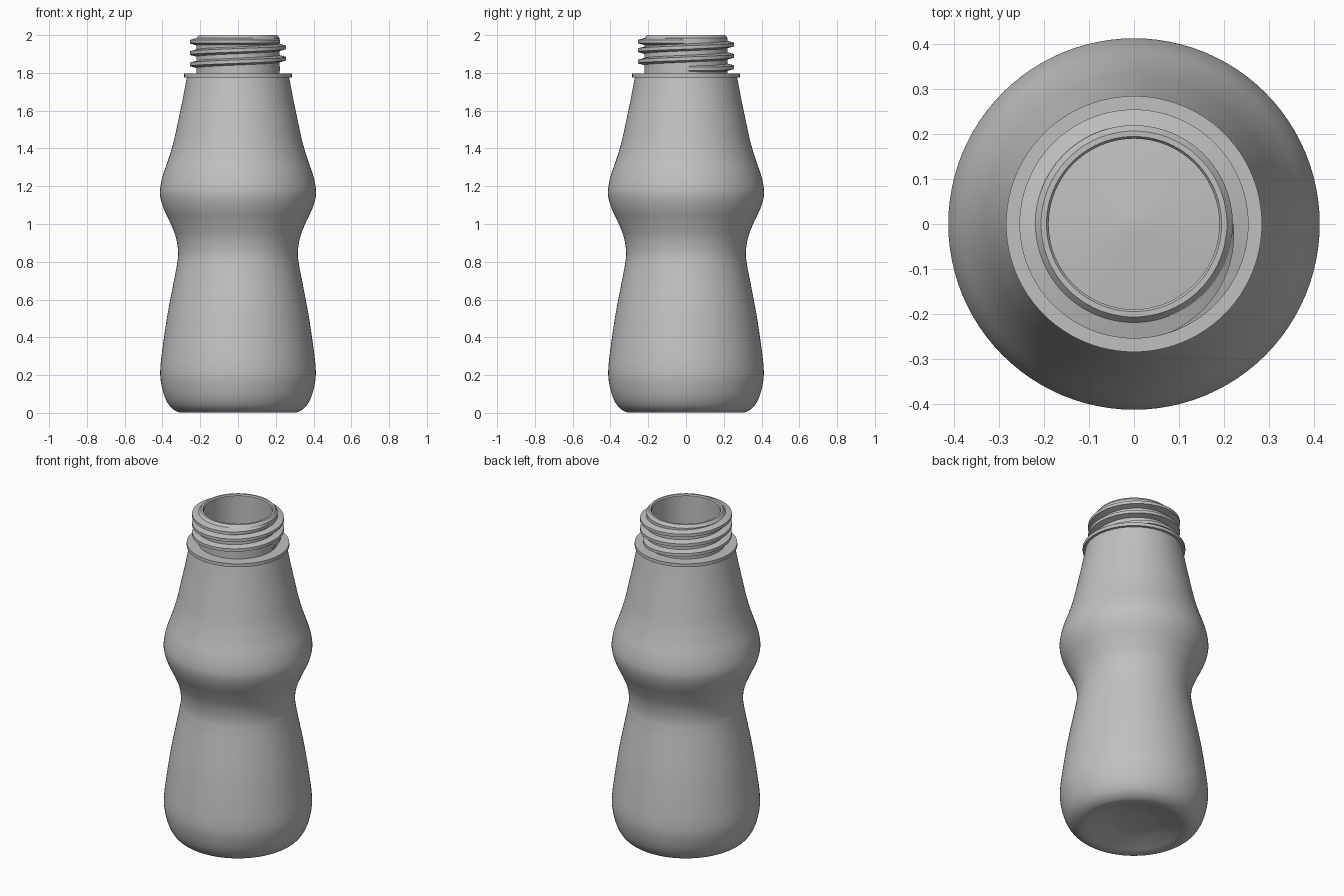
import bpy
import bmesh
from math import sin, cos, pi, radians

cube = bpy.data.objects.get("Cube")
if cube:
    bpy.data.objects.remove(cube, do_unlink=True)

SEGMENTS = 96

grey = bpy.data.materials.new("bottle grey")
grey.use_nodes = True
colour = (0.53, 0.53, 0.53, 1)
grey.diffuse_color = colour
grey.node_tree.nodes["Principled BSDF"].inputs["Base Color"].default_value = colour


def finish(bm, name):
    bmesh.ops.remove_doubles(bm, verts=bm.verts, dist=0.0001)
    bmesh.ops.recalc_face_normals(bm, faces=bm.faces)
    mesh = bpy.data.meshes.new(name)
    bm.to_mesh(mesh)
    bm.free()
    mesh.materials.append(grey)
    obj = bpy.data.objects.new(name, mesh)
    bpy.context.collection.objects.link(obj)
    bpy.ops.object.select_all(action="DESELECT")
    obj.select_set(True)
    bpy.context.view_layer.objects.active = obj
    bpy.ops.object.shade_smooth_by_angle(angle=radians(32))
    return obj


def smooth_curve(points, steps=6):
    """Catmull-Rom curve through (radius, height) points."""
    pts = [points[0]] + points + [points[-1]]
    out = []
    for a, b, c, d in zip(pts, pts[1:], pts[2:], pts[3:]):
        for i in range(steps):
            t = i / steps
            out.append(tuple(
                0.5 * (2 * q + (r - p) * t + (2 * p - 5 * q + 4 * r - s) * t**2
                       + (3 * q - p - 3 * r + s) * t**3)
                for p, q, r, s in zip(a, b, c, d)))
    return out + [points[-1]]


def lathe(name, profile):
    bm = bmesh.new()
    verts = [bm.verts.new((max(r, 0), 0, z)) for r, z in profile]
    edges = [bm.edges.new(pair) for pair in zip(verts, verts[1:])]
    bmesh.ops.spin(bm, geom=verts + edges, cent=(0, 0, 0), axis=(0, 0, 1),
                   angle=2 * pi, steps=SEGMENTS)
    return finish(bm, name)


# Outer wall: hollow base, rounded foot, waist, bulge and tapered shoulder
outer = smooth_curve([
    (0, 0.045), (0.12, 0.04), (0.22, 0.018), (0.28, 0.002), (0.32, 0.006),
    (0.36, 0.035), (0.39, 0.09), (0.409, 0.17), (0.411, 0.24), (0.40, 0.34),
    (0.375, 0.51), (0.345, 0.67), (0.324, 0.78), (0.317, 0.85),
    (0.329, 0.93), (0.36, 1.01), (0.393, 1.08), (0.411, 1.14),
    (0.412, 1.19), (0.397, 1.26), (0.366, 1.35), (0.340, 1.44),
    (0.316, 1.55), (0.293, 1.66), (0.271, 1.775)])

# Collar, neck and bevelled lip
neck = [(0.285, 1.776), (0.285, 1.796), (0.22, 1.796), (0.22, 1.984),
        (0.207, 2.0), (0.195, 2.0), (0.19, 1.993), (0.19, 1.79)]

# Inner wall, a thin shell inside the outer one
inner = smooth_curve([
    (0.235, 1.73), (0.285, 1.55), (0.335, 1.35), (0.384, 1.2), (0.365, 1.1),
    (0.295, 0.93), (0.288, 0.82), (0.345, 0.51), (0.38, 0.24),
    (0.36, 0.1), (0.29, 0.04), (0.2, 0.052), (0, 0.07)])

lathe("bottle_body", outer + neck + inner)

# Screw thread: a tapered section swept up a right-hand helix
bm = bmesh.new()
turns, pitch, start = 3, 0.06, 1.815
count = turns * SEGMENTS
previous = None
for i in range(count + 1):
    angle = 2 * pi * i / SEGMENTS
    z = min(max(start + pitch * i / SEGMENTS, 1.822), 1.966)
    grow = min(1, 5 * min(i, count - i) / SEGMENTS)
    tip = 0.221 + 0.034 * grow
    section = [(0.215, -0.02), (tip, -0.009), (tip, 0.009), (0.215, 0.02)]
    ring = [bm.verts.new((r * cos(angle), r * sin(angle), z + dz))
            for r, dz in section]
    if previous:
        for j in range(4):
            k = (j + 1) % 4
            bm.faces.new((previous[j], previous[k], ring[k], ring[j]))
    else:
        bm.faces.new(ring)
    previous = ring
bm.faces.new(previous)
finish(bm, "screw_thread")
